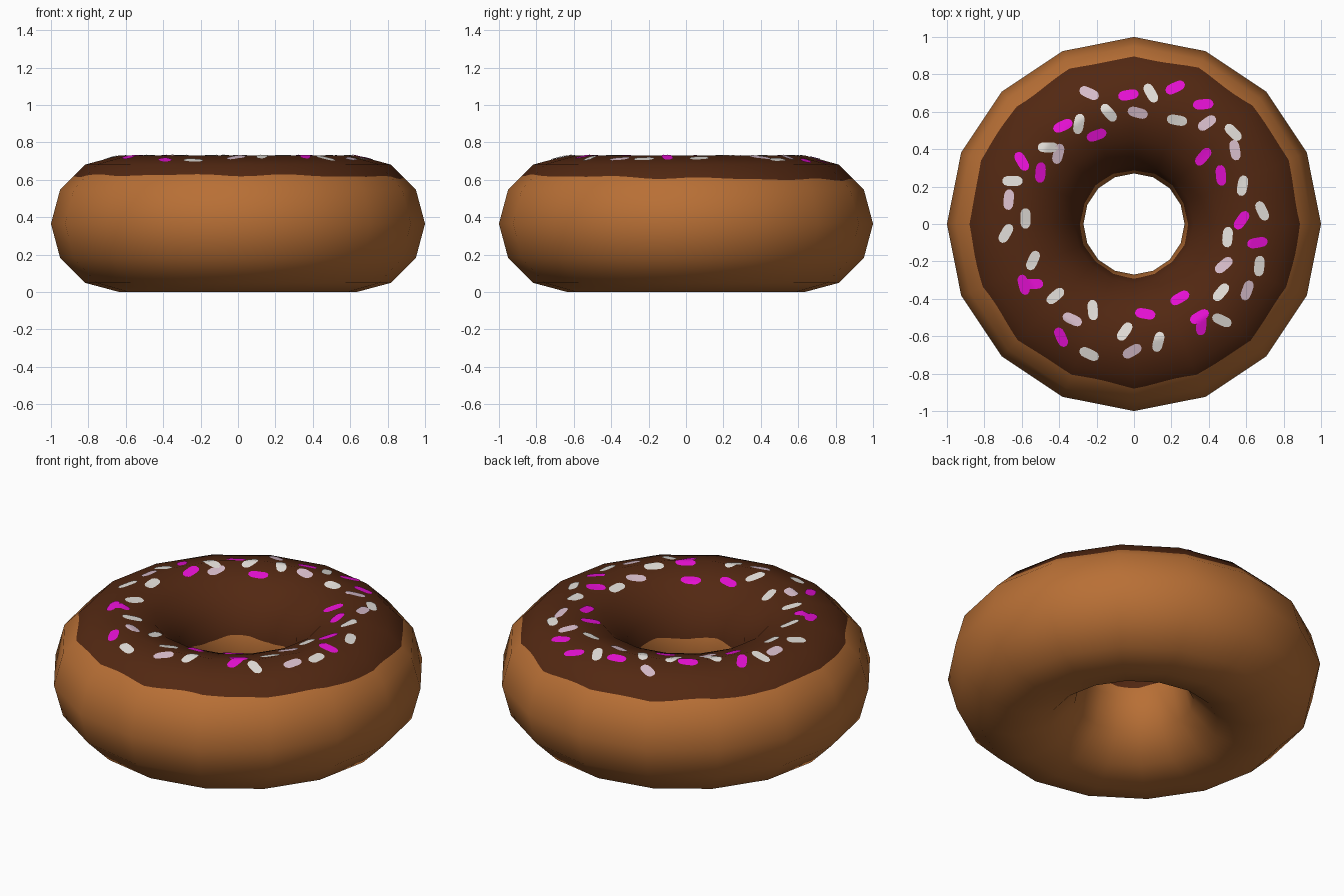
import bpy, math
from math import sin, cos, pi, radians

if "Cube" in bpy.data.objects:
    bpy.data.objects.remove(bpy.data.objects["Cube"])

SIDES, RINGS, SUB = 16, 12, 6        # coarse torus facets, columns per facet
MAJOR, MINOR = 0.635, 0.365


def material(name, rgb):
    m = bpy.data.materials.new(name)
    m.diffuse_color = (*rgb, 1)
    m.use_nodes = True
    m.node_tree.nodes["Principled BSDF"].inputs["Base Color"].default_value = m.diffuse_color
    return m


dough_mat = material("golden dough", (0.48, 0.16, 0.036))
icing_mat = material("chocolate icing", (0.085, 0.021, 0.006))
pink_mat = material("pink sprinkle", (0.80, 0.005, 0.66))
white_mat = material("white sprinkle", (0.78, 0.75, 0.71))
lilac_mat = material("pale lilac sprinkle", (0.70, 0.52, 0.61))


def ring_point(v):
    """Point on the 12-sided cross-section, v counted in sides from the outer equator."""
    k = math.floor(v)
    t = v - k
    a, b = 2 * pi * k / RINGS, 2 * pi * (k + 1) / RINGS
    return (MAJOR + MINOR * ((1 - t) * cos(a) + t * cos(b)),
            MINOR + MINOR * ((1 - t) * sin(a) + t * sin(b)))


def apothem_ratio(th):
    """How far the 16-gon's radius falls short of its corner radius at angle th."""
    step = 2 * pi / SIDES
    return cos(pi / SIDES) / cos(th % step - step / 2)


def make_object(name, verts, faces, mat, normals=None):
    me = bpy.data.meshes.new(name)
    me.from_pydata(verts, [], faces)
    me.materials.append(mat)
    me.update()
    me.shade_smooth()
    if normals:
        me.normals_split_custom_set_from_vertices(normals)
    ob = bpy.data.objects.new(name, me)
    bpy.context.collection.objects.link(ob)
    return ob


# wavy icing edges, as positions on the cross-section
def outer_edge(th):
    return 1.49 - 0.09 * sin(th) - 0.03 * cos(th) + 0.03 * sin(9 * th) + 0.02 * sin(14 * th + 1)


def inner_edge(th):
    return 5.6 + 0.06 * sin(5 * th)


def band(name, rows_at, mat):
    """Part of the torus running through the given cross-section positions."""
    verts, normals, faces = [], [], []
    cols = SIDES * SUB
    for i in range(cols):
        th = 2 * pi * i / cols
        q = apothem_ratio(th)
        rows = rows_at(th)
        for v in rows:
            r, z = ring_point(v)
            verts.append((r * q * cos(th), r * q * sin(th), z))
            p = 2 * pi * v / RINGS
            normals.append((cos(p) * cos(th), cos(p) * sin(th), sin(p)))
    n = len(rows)
    for i in range(cols):
        a, b = i * n, (i + 1) % cols * n
        faces += [(a + j, b + j, b + j + 1, a + j + 1) for j in range(n - 1)]
    make_object(name, verts, faces, mat, normals)


band("icing", lambda th: [outer_edge(th), 2, 3, 4, 5, inner_edge(th)], icing_mat)
band("dough", lambda th: [inner_edge(th), 6, 7, 8, 9, 10, 11, 12, 13, 12 + outer_edge(th)], dough_mat)


def top_height(x, y):
    """Height of the faceted upper surface."""
    rho = math.hypot(x, y) / apothem_ratio(math.atan2(y, x))
    for k in range(RINGS // 2):
        (r0, z0), (r1, z1) = ring_point(k), ring_point(k + 1)
        if r1 <= rho <= r0:
            return z0 + (z1 - z0) * (r0 - rho) / (r0 - r1)
    return MINOR


def sprinkles(name, spots, mat, length=0.108, width=0.054, nl=10, nw=4):
    """Thin rounded plates lying on the icing: x, y, angle in degrees."""
    verts, faces = [], []
    for x, y, deg in spots:
        base = len(verts)
        c, s = cos(radians(deg)), sin(radians(deg))
        for i in range(nl + 1):
            t = -cos(pi * i / nl)
            half = width / 2 * max(0.1, 1 - abs(t) ** 4) ** 0.5
            for j in range(nw + 1):
                a, b = t * length / 2, half * (2 * j / nw - 1)
                px, py = x + a * c - b * s, y + a * s + b * c
                verts.append((px, py, top_height(px, py) + 0.004))
        for i in range(nl):
            for j in range(nw):
                k = base + i * (nw + 1) + j
                faces.append((k, k + nw + 1, k + nw + 2, k + 1))
    make_object(name, verts, faces, mat)


sprinkles("pink_sprinkles", [
    (-.03, .69, 10), (.22, .73, 25), (.37, .64, 5), (-.38, .525, 25), (-.2, .475, 20),
    (-.6, .335, -60), (-.5, .275, 85), (.37, .36, 50), (.465, .26, -85), (.575, .02, 55),
    (.66, -.1, 10), (.245, -.395, 30), (.06, -.48, -10), (.35, -.495, 30), (.36, -.54, 85),
    (-.59, -.325, -75), (-.54, -.32, 0), (-.39, -.605, -65)], pink_mat)
sprinkles("white_sprinkles", [
    (.09, .7, -60), (-.135, .595, -50), (-.295, .535, 80), (.23, .555, -10), (.53, .49, -45),
    (-.46, .41, 0), (-.65, .23, 0), (-.58, .03, 90), (-.54, -.195, 65), (-.42, -.385, 40),
    (-.22, -.46, -85), (-.24, -.695, -25), (-.05, -.575, 55), (.13, -.63, 75),
    (.47, -.515, -25), (.465, -.365, 50), (.5, -.07, 85), (.685, .07, -65),
    (.58, .205, 80), (.67, -.225, 85), (-.685, -.05, 60)], white_mat)
sprinkles("lilac_sprinkles", [
    (-.24, .7, -25), (.02, .595, -15), (.39, .54, 35), (.54, .395, -80), (-.405, .375, 75),
    (-.67, .13, 85), (-.33, -.51, -25), (-.01, -.68, 30), (.48, -.22, 40),
    (.605, -.355, 70)], lilac_mat)
